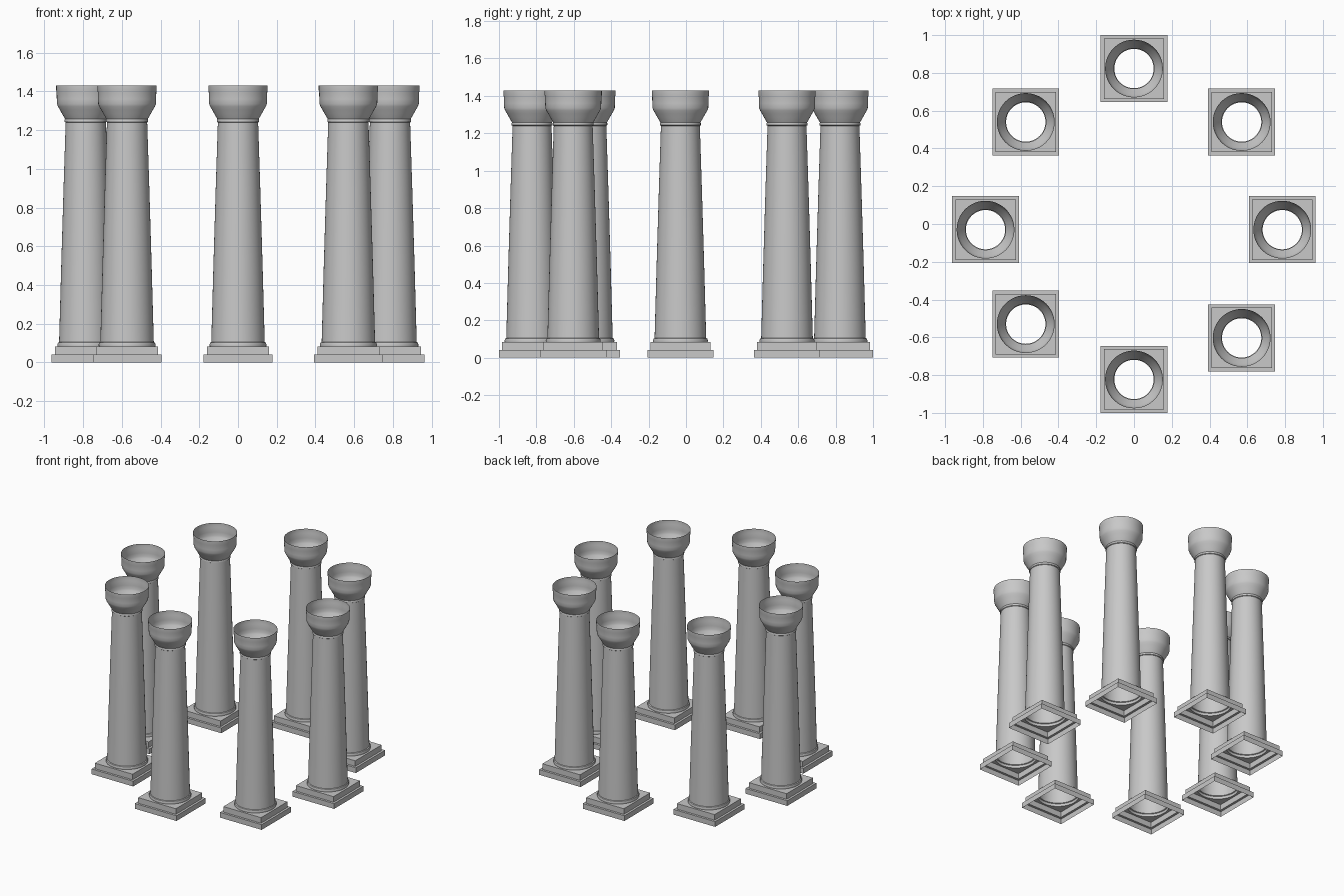
import bpy, bmesh, math

if "Cube" in bpy.data.objects:
    bpy.data.objects.remove(bpy.data.objects["Cube"])

stone = bpy.data.materials.new("grey_stone")
stone.use_nodes = True
stone.diffuse_color = (0.58, 0.58, 0.58, 1)
stone.node_tree.nodes["Principled BSDF"].inputs["Base Color"].default_value = (0.58, 0.58, 0.58, 1)

SEGMENTS = 48


def ring(bm, radius, z, square):
    """Closed loop of vertices, round or stretched out to a square."""
    verts = []
    for i in range(SEGMENTS):
        a = 2 * math.pi * i / SEGMENTS
        c, s = math.cos(a), math.sin(a)
        r = radius / max(abs(c), abs(s)) if square else radius
        verts.append(bm.verts.new((r * c, r * s, z)))
    return verts


def loft(name, profile):
    """Open shell through a list of (radius, height, square) rings."""
    bm = bmesh.new()
    rings = [ring(bm, *p) for p in profile]
    for low, high in zip(rings, rings[1:]):
        for i in range(SEGMENTS):
            j = (i + 1) % SEGMENTS
            bm.faces.new((low[i], low[j], high[j], high[i]))
    mesh = bpy.data.meshes.new(name)
    bm.to_mesh(mesh)
    bm.free()
    mesh.materials.append(stone)
    obj = bpy.data.objects.new(name, mesh)
    bpy.context.collection.objects.link(obj)
    bpy.ops.object.select_all(action='DESELECT')
    obj.select_set(True)
    bpy.context.view_layer.objects.active = obj
    bpy.ops.object.shade_smooth_by_angle(angle=math.radians(30))
    return obj


# Stepped square plinth, closing in to the round foot moulding
plinth = loft("plinth", [(0.177, 0, True), (0.177, 0.04, True), (0.16, 0.04, True),
                         (0.16, 0.083, True), (0.146, 0.083, False)])

# Foot moulding and tapered shaft
shaft = loft("shaft", [(r, z, False) for r, z in (
    (0.146, 0.083), (0.147, 0.092), (0.144, 0.102), (0.138, 0.105),
    (0.127, 0.5), (0.115, 0.9), (0.104, 1.24))])

# Neck bead and flared open capital
capital = loft("capital", [(r, z, False) for r, z in (
    (0.104, 1.24), (0.109, 1.243), (0.109, 1.254), (0.107, 1.258),
    (0.112, 1.266), (0.123, 1.285), (0.134, 1.305), (0.144, 1.322),
    (0.149, 1.335), (0.15, 1.36), (0.151, 1.395), (0.153, 1.405), (0.153, 1.43))])

# Ring of eight columns
places = [(0, 0.823), (0.57, 0.54), (0.785, -0.03), (0.57, -0.603),
          (0, -0.823), (-0.573, -0.53), (-0.786, -0.03), (-0.573, 0.54)]
for n, (x, y) in enumerate(places):
    for part in (plinth, shaft, capital):
        obj = part
        if n:
            obj = part.copy()
            obj.name = f"{part.name.split('.')[0]}_{n + 1}"
            bpy.context.collection.objects.link(obj)
        obj.location = (x, y, 0)
